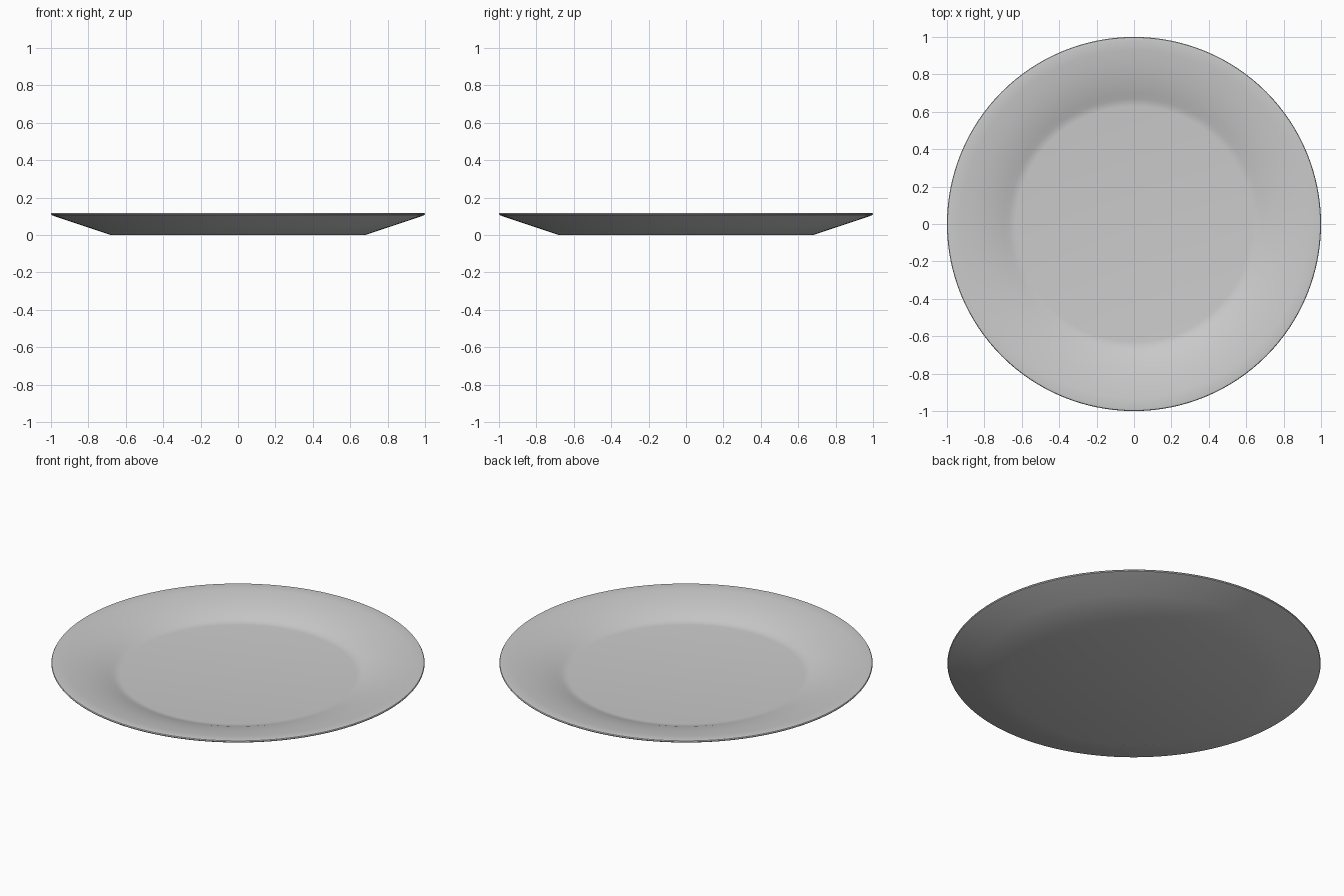
import bpy, bmesh, math

if "Cube" in bpy.data.objects:
    bpy.data.objects.remove(bpy.data.objects["Cube"])

SEGMENTS = 128

def lathe(name, profile):
    """Spin a (radius, z) profile around the z axis."""
    bm = bmesh.new()
    verts = [bm.verts.new((r, 0, z)) for r, z in profile]
    edges = [bm.edges.new(pair) for pair in zip(verts, verts[1:])]
    bmesh.ops.spin(bm, geom=verts + edges, cent=(0, 0, 0), axis=(0, 0, 1),
                   angle=math.tau, steps=SEGMENTS)
    bmesh.ops.remove_doubles(bm, verts=bm.verts, dist=1e-5)
    bmesh.ops.recalc_face_normals(bm, faces=bm.faces)
    mesh = bpy.data.meshes.new(name)
    bm.to_mesh(mesh)
    bm.free()
    obj = bpy.data.objects.new(name, mesh)
    bpy.context.collection.objects.link(obj)
    bpy.context.view_layer.objects.active = obj
    obj.select_set(True)
    bpy.ops.object.shade_smooth_by_angle(angle=math.radians(30))
    return obj

# Flat foot, straight sloping underside, thin rounded lip, curved rim, flat well
profile = [
    (0, 0), (0.68, 0), (0.84, 0.053), (0.985, 0.102),
    (0.997, 0.107), (1.0, 0.112), (0.997, 0.117), (0.985, 0.119),
    (0.93, 0.114), (0.87, 0.106), (0.81, 0.095), (0.75, 0.080),
    (0.70, 0.064), (0.67, 0.053), (0.65, 0.047), (0.63, 0.045), (0, 0.045),
]
lathe("plate", profile)
